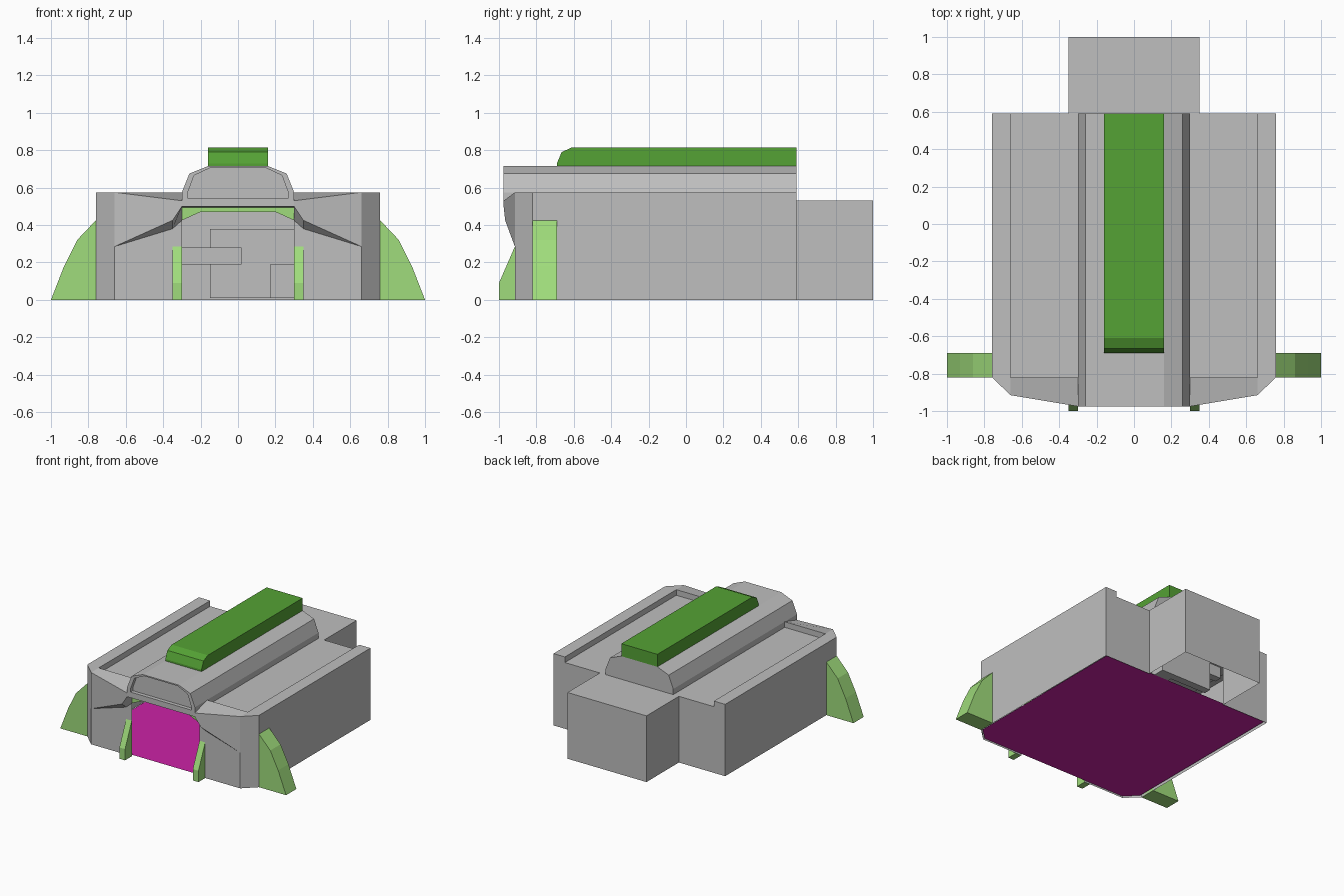
import bpy, bmesh

cube = bpy.data.objects.get("Cube")
if cube:
    bpy.data.objects.remove(cube, do_unlink=True)


def material(name, rgb):
    m = bpy.data.materials.new(name)
    m.use_nodes = True
    m.diffuse_color = (*rgb, 1)
    m.node_tree.nodes["Principled BSDF"].inputs["Base Color"].default_value = (*rgb, 1)
    return m


GREY = material("concrete_grey", (0.52, 0.52, 0.52))
LIGHT = material("light_green", (0.35, 0.72, 0.2))
DARK = material("dark_green", (0.09, 0.36, 0.035))
MAGENTA = material("magenta_floor", (0.6, 0.016, 0.38))


def build(name, polygons, mat, mirror=True):
    """Weld a list of polygons into one object, optionally mirrored across x."""
    bm = bmesh.new()
    for poly in polygons:
        bm.faces.new([bm.verts.new(p) for p in poly])
    bmesh.ops.remove_doubles(bm, verts=bm.verts, dist=0.0005)
    bmesh.ops.recalc_face_normals(bm, faces=bm.faces)
    mesh = bpy.data.meshes.new(name)
    bm.to_mesh(mesh)
    bm.free()
    mesh.materials.append(mat)
    obj = bpy.data.objects.new(name, mesh)
    bpy.context.collection.objects.link(obj)
    if mirror:
        obj.modifiers.new("mirror", 'MIRROR').use_axis[0] = True
    return obj


def prism(profile, axis, a, b):
    """Polygons of a closed profile swept along an axis from a to b."""
    def place(p, t):
        return (t, *p) if axis == 'X' else (p[0], t, p[1])
    near = [place(p, a) for p in profile]
    far = [place(p, b) for p in profile]
    n = len(profile)
    sides = [(near[i], near[(i + 1) % n], far[(i + 1) % n], far[i]) for i in range(n)]
    return [near, far[::-1]] + sides


def wall(p, q, z0, z1):
    return [(*p, z0), (*q, z0), (*q, z1), (*p, z1)]


def slab(points, z):
    return [(x, y, z) for x, y in points]


# Key dimensions
W, INNER, HOOD, BLOCK = 0.76, 0.66, 0.3, 0.35
BACK, SHOULDER, FACE, NOSE = 0.59, -0.82, -0.915, -0.975
RIM, TRAY = 0.575, 0.53

# Outer walls of the main hall
build("hall_walls", [
    wall((W, SHOULDER), (W, BACK), 0, RIM),
    wall((INNER, FACE), (W, SHOULDER), 0, RIM),
    [(x, BACK, z) for x, z in ((W, 0), (W, RIM), (INNER, RIM), (INNER, TRAY),
                               (BLOCK, TRAY), (BLOCK, 0))],
    [(x, FACE, z) for x, z in ((HOOD, 0), (INNER, 0), (INNER, 0.285),
                               (BLOCK, 0.38), (HOOD, 0.425))],
], GREY)

# Overhanging brow above the entrance
low, mid, top = (INNER, FACE, 0.285), (BLOCK, -0.967, 0.425), (HOOD, NOSE, 0.5)
build("front_brow", [
    [low, (INNER, FACE, RIM), (HOOD, NOSE, TRAY), top, mid],
    [low, mid, (BLOCK, FACE, 0.38)],
    [mid, top, (HOOD, FACE, 0.495), (HOOD, FACE, 0.425), (BLOCK, FACE, 0.38)],
    [top, (0, NOSE, 0.5), (0, FACE, 0.495), (HOOD, FACE, 0.495)],
    wall((0, NOSE), (HOOD, NOSE), 0.5, TRAY),
], GREY)

# Roof rim and sunken roof trays
build("roof_trays", [
    slab([(W, SHOULDER), (W, BACK), (INNER, BACK), (INNER, SHOULDER)], RIM),
    slab([(W, SHOULDER), (INNER, SHOULDER), (INNER, FACE)], RIM),
    [(INNER, FACE, RIM), (INNER, SHOULDER, RIM), (HOOD, SHOULDER, RIM), (HOOD, NOSE, TRAY)],
    wall((INNER, SHOULDER), (INNER, BACK), TRAY, RIM),
    wall((HOOD, SHOULDER), (INNER, SHOULDER), TRAY, RIM),
    slab([(0, SHOULDER), (INNER, SHOULDER), (INNER, BACK), (0, BACK)], TRAY),
], GREY)

# Rear block, open underneath
build("rear_block", [
    wall((BLOCK, BACK), (BLOCK, 1), 0, TRAY),
    wall((0, 1), (BLOCK, 1), 0, TRAY),
    slab([(0, BACK), (BLOCK, BACK), (BLOCK, 1), (0, 1)], TRAY),
], GREY)

# Raised central hood with a recessed front panel
outer = [(0, TRAY), (HOOD, TRAY), (HOOD, RIM), (0.26, 0.675), (0.16, 0.715), (0, 0.715)]
inner = [(0, 0.545), (0.27, 0.545), (0.27, 0.57), (0.235, 0.665), (0.15, 0.705), (0, 0.705)]


def at(p, y):
    return (p[0], y, p[1])


hood = [[at(p, BACK) for p in outer], [at(p, NOSE + 0.03) for p in inner]]
for i in range(len(outer) - 1):
    o, p, q, r = outer[i], outer[i + 1], inner[i], inner[i + 1]
    hood.append([at(o, NOSE), at(p, NOSE), at(r, NOSE), at(q, NOSE)])
    hood.append([at(q, NOSE), at(r, NOSE), at(r, NOSE + 0.03), at(q, NOSE + 0.03)])
    if i:
        hood.append([at(o, NOSE), at(p, NOSE), at(p, BACK), at(o, BACK)])
build("roof_hood", hood, GREY)

# Roof bar with a bevelled front end
bar = [(-0.69, 0.715), (-0.69, 0.73), (-0.665, 0.79), (-0.61, 0.815), (BACK, 0.815), (BACK, 0.715)]
build("roof_bar", prism(bar, 'X', -0.16, 0.16), DARK, mirror=False)

# Green trim: side buttresses, entrance struts and lintel
build("side_buttress", prism([(W, 0), (1, 0), (0.93, 0.18), (0.86, 0.32), (W, 0.425)],
                             'Y', SHOULDER, -0.69), LIGHT)
build("entrance_strut", prism([(FACE, 0), (-1, 0), (-1, 0.09), (FACE, 0.285)],
                              'X', HOOD, BLOCK), LIGHT)
build("entrance_lintel", [[(x, FACE, z) for x, z in (
    (HOOD, 0.425), (HOOD, 0.495), (0, 0.495), (0, 0.47), (0.2, 0.47))]], LIGHT)

# Floor inside the hall
build("hall_floor", [slab([(0, -0.91), (0.65, -0.91), (0.745, SHOULDER),
                           (0.745, BACK), (0, BACK)], 0.01)], MAGENTA)

# Stepped blocks at the back of the interior
for name, x0, x1, z0, z1, y in (("interior_step_low", 0.17, 0.3, 0.01, 0.19, 0.56),
                                ("interior_step_high", -0.15, 0.3, 0.01, 0.38, 0.62),
                                ("interior_ledge", -0.3, 0.02, 0.19, 0.28, 0.56)):
    box = [(x0, z0), (x1, z0), (x1, z1), (x0, z1)]
    build(name, prism(box, 'Y', y, y + 0.06), GREY, mirror=False)
